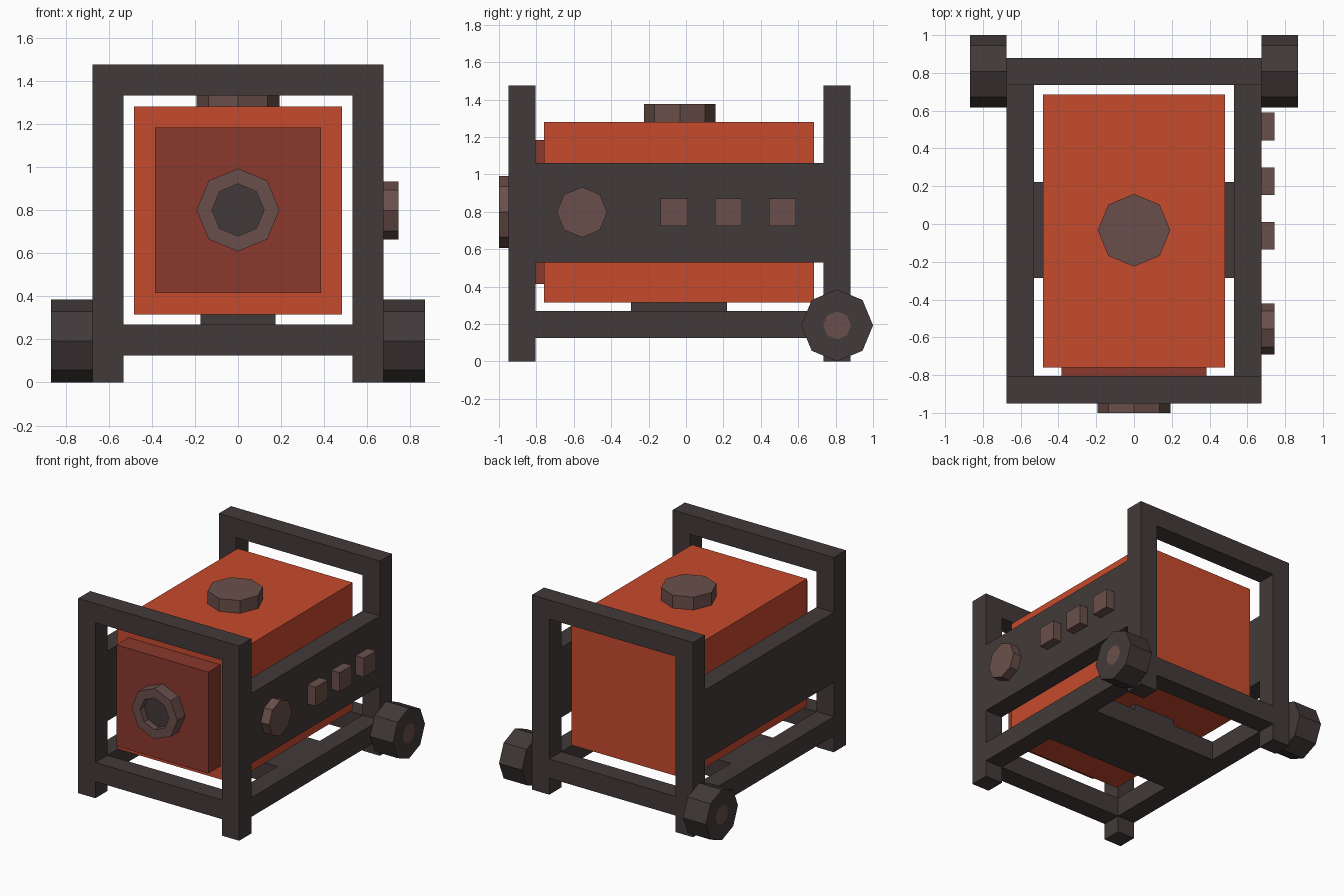
import bpy, bmesh, math
from mathutils import Matrix

if "Cube" in bpy.data.objects:
    bpy.data.objects.remove(bpy.data.objects["Cube"])


def material(name, rgb):
    m = bpy.data.materials.new(name)
    m.diffuse_color = (*rgb, 1)
    m.use_nodes = True
    m.node_tree.nodes["Principled BSDF"].inputs["Base Color"].default_value = m.diffuse_color
    return m


ORANGE = material("orange", (0.571, 0.069, 0.026))
RED = material("dark red", (0.254, 0.040, 0.026))
BROWN = material("brown grey", (0.144, 0.078, 0.069))
DARK = material("charcoal", (0.054, 0.042, 0.041))


def finish(name, bm, *mats):
    bmesh.ops.recalc_face_normals(bm, faces=bm.faces)
    me = bpy.data.meshes.new(name)
    bm.to_mesh(me)
    bm.free()
    for m in mats:
        me.materials.append(m)
    ob = bpy.data.objects.new(name, me)
    bpy.context.collection.objects.link(ob)
    return ob


def box(name, mat, x, y, z):
    """Box from (min, max) ranges."""
    bm = bmesh.new()
    size = [b - a for a, b in (x, y, z)]
    mid = [(a + b) / 2 for a, b in (x, y, z)]
    bmesh.ops.create_cube(bm, size=1, matrix=Matrix.Translation(mid) @ Matrix.Diagonal((*size, 1)))
    return finish(name, bm, mat)


def octagon(name, base, direction, radius, length, mats, inner=0, sink=0):
    """Eight-sided drum from base along direction, with an optional inset centre."""
    rot = {"+z": Matrix(), "-y": Matrix.Rotation(math.pi / 2, 4, "X"),
           "+x": Matrix.Rotation(math.pi / 2, 4, "Y"),
           "-x": Matrix.Rotation(-math.pi / 2, 4, "Y")}[direction]
    bm = bmesh.new()
    bmesh.ops.create_cone(bm, cap_ends=True, segments=8, radius1=radius, radius2=radius,
                          depth=length, matrix=Matrix.Translation((0, 0, length / 2)))
    if inner:
        cap = max(bm.faces, key=lambda f: f.calc_center_median().z)
        apothem = math.cos(math.pi / 8)
        bmesh.ops.inset_region(bm, faces=[cap], thickness=(radius - inner) * apothem)
        cap.material_index = 1
        if sink:
            wall = bmesh.ops.extrude_discrete_faces(bm, faces=[cap])["faces"][0]
            wall.material_index = 1
            bmesh.ops.translate(bm, verts=wall.verts, vec=(0, 0, -sink))
            for e in wall.edges:
                for f in e.link_faces:
                    if f is not wall:
                        f.material_index = 0
    bm.transform(Matrix.Translation(base) @ rot)
    return finish(name, bm, *mats)


OUT, IN = 0.675, 0.53
FRONT, REAR = (-0.95, -0.805), (0.735, 0.88)
SPAN = (FRONT[1], REAR[0])
LOW = (0.125, 0.27)

# End frames: legs joined by a top and a bottom bar
for end, y in (("front", FRONT), ("rear", REAR)):
    for side, x in (("left", (-OUT, -IN)), ("right", (IN, OUT))):
        box(f"{end}_{side}_leg", DARK, x, y, (0, 1.475))
    box(f"{end}_top_bar", DARK, (-IN, IN), y, (1.33, 1.475))
    box(f"{end}_bottom_bar", DARK, (-IN, IN), y, LOW)

# Side panels, lower rails and wheels
for side, s in (("left", -1), ("right", 1)):
    x = tuple(sorted((s * IN, s * OUT)))
    box(f"{side}_panel", DARK, x, SPAN, (0.53, 1.06))
    box(f"{side}_rail", DARK, x, SPAN, LOW)
    octagon(f"{side}_wheel", (s * OUT, 0.808, 0.193), "+x" if s > 0 else "-x",
            0.192, 0.192, (DARK, BROWN), inner=0.065)

# Floor plate and mount under the body
box("floor_plate", DARK, (-IN, IN), (-0.285, 0.222), LOW)
box("body_mount", DARK, (-0.175, 0.175), (-0.295, 0.22), (0.27, 0.315))

# Body, front plate, front socket and filler cap
box("body", ORANGE, (-0.482, 0.482), (-0.76, 0.685), (0.315, 1.28))
box("front_plate", RED, (-0.385, 0.385), (-0.905, -0.76), (0.415, 1.183))
octagon("front_socket", (0, -0.905, 0.8), "-y", 0.192, 0.095, (BROWN, DARK), inner=0.115, sink=0.05)
octagon("filler_cap", (0, -0.033, 1.28), "+z", 0.192, 0.097, (BROWN,))

# Controls on the right panel
octagon("control_knob", (OUT, -0.556, 0.798), "+x", 0.135, 0.07, (BROWN,))
for i in range(3):
    y = -0.062 + 0.289 * i
    box(f"button_{i + 1}", BROWN, (OUT, OUT + 0.07), (y - 0.073, y + 0.073), (0.725, 0.87))
